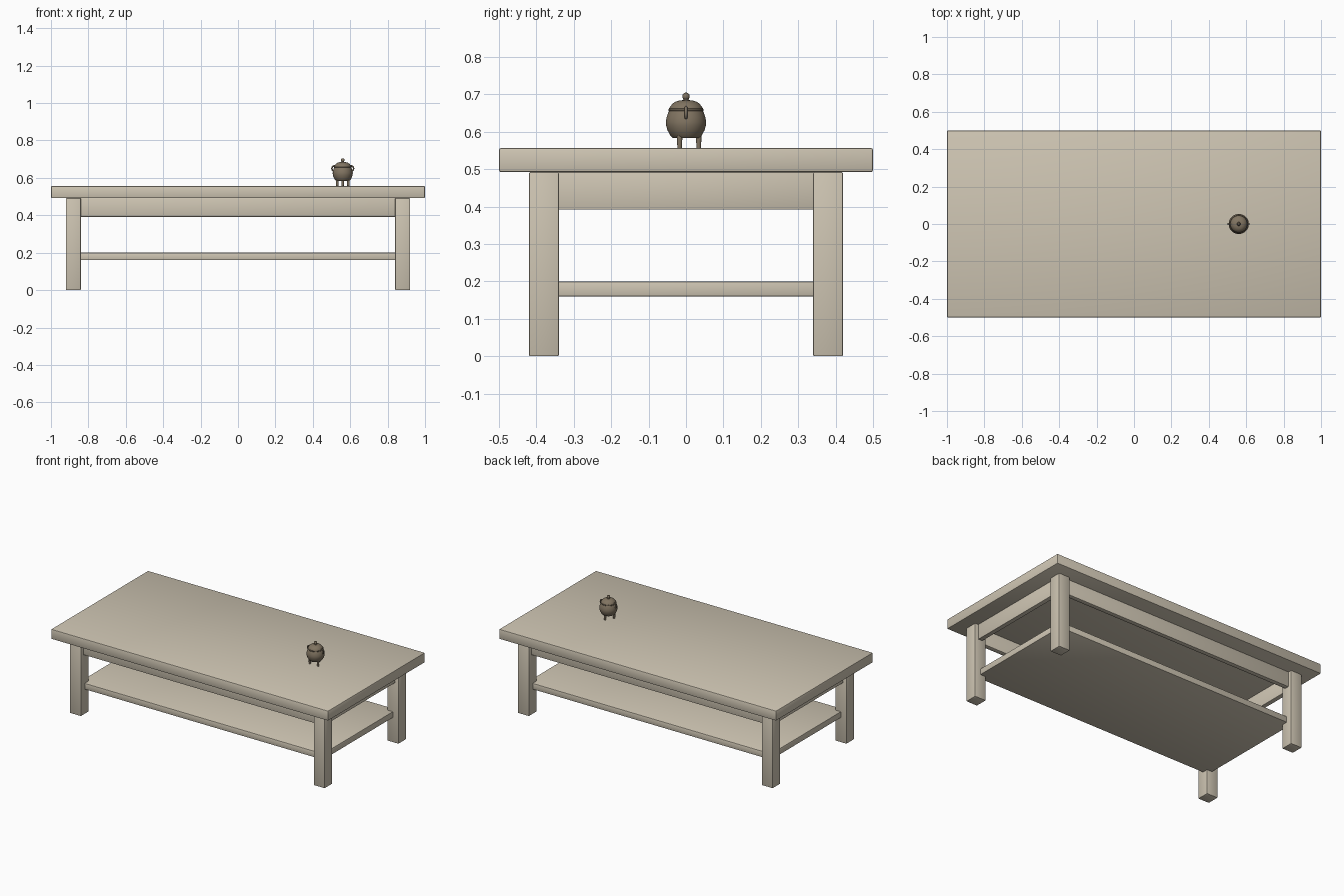
import bpy, bmesh, math
from mathutils import Matrix, Vector

if "Cube" in bpy.data.objects:
    bpy.data.objects.remove(bpy.data.objects["Cube"])


def material(name, rgb):
    m = bpy.data.materials.new(name)
    m.diffuse_color = (*rgb, 1)
    m.use_nodes = True
    m.node_tree.nodes["Principled BSDF"].inputs["Base Color"].default_value = m.diffuse_color
    return m


WOOD = material("pale_wood", (0.62, 0.56, 0.45))
BRONZE = material("bronze", (0.22, 0.175, 0.12))


def add(name, bm, mat):
    bmesh.ops.recalc_face_normals(bm, faces=bm.faces)
    me = bpy.data.meshes.new(name)
    bm.to_mesh(me)
    bm.free()
    me.materials.append(mat)
    ob = bpy.data.objects.new(name, me)
    bpy.context.collection.objects.link(ob)
    bpy.ops.object.select_all(action='DESELECT')
    ob.select_set(True)
    bpy.context.view_layer.objects.active = ob
    bpy.ops.object.shade_smooth_by_angle(angle=math.radians(35))
    return ob


def box(name, lo, hi, bevel):
    lo, hi = Vector(lo), Vector(hi)
    bm = bmesh.new()
    bmesh.ops.create_cube(bm, size=1, matrix=Matrix.Translation((lo + hi) / 2)
                          @ Matrix.Diagonal((*(hi - lo), 1)))
    bmesh.ops.bevel(bm, geom=bm.edges[:], offset=bevel, segments=2,
                    profile=0.5, affect='EDGES')
    return add(name, bm, WOOD)


def lathe(name, profile, centre, steps=40):
    # Spin an (r, z) profile; ends at r = 0 are closed
    bm = bmesh.new()
    cx, cy = centre
    vs = [bm.verts.new((cx + r, cy, z)) for r, z in profile]
    es = [bm.edges.new(p) for p in zip(vs, vs[1:])]
    bmesh.ops.spin(bm, geom=vs + es, cent=(cx, cy, 0), axis=(0, 0, 1),
                   angle=math.tau, steps=steps, use_duplicate=False)
    bmesh.ops.remove_doubles(bm, verts=bm.verts, dist=1e-5)
    return add(name, bm, BRONZE)


def ring(name, centre, major, minor, n=28, k=12):
    # Torus standing in the xz plane
    bm = bmesh.new()
    rows = []
    for i in range(n):
        a = math.tau * i / n
        row = []
        for j in range(k):
            b = math.tau * j / k
            d = major + minor * math.cos(b)
            row.append(bm.verts.new(Vector(centre) + Vector(
                (d * math.cos(a), minor * math.sin(b), d * math.sin(a)))))
        rows.append(row)
    for i in range(n):
        p, q = rows[i], rows[(i + 1) % n]
        for j in range(k):
            bm.faces.new((p[j], q[j], q[(j + 1) % k], p[(j + 1) % k]))
    return add(name, bm, BRONZE)


# Table
TOP = 0.557
box("table_top", (-1, -0.5, 0.492), (1, 0.5, TOP), 0.006)
for sx, xn in ((-1, "left"), (1, "right")):
    for sy, yn in ((-1, "front"), (1, "back")):
        x, y = sx * 0.88, sy * 0.38
        box(f"{yn}_{xn}_leg", (x - 0.04, y - 0.04, 0), (x + 0.04, y + 0.04, 0.492), 0.004)
    box(f"{xn}_apron", (sx * 0.88 - 0.015, -0.345, 0.392),
        (sx * 0.88 + 0.015, 0.345, 0.492), 0.002)
for sy, yn in ((-1, "front"), (1, "back")):
    box(f"{yn}_apron", (-0.845, sy * 0.38 - 0.015, 0.392),
        (0.845, sy * 0.38 + 0.015, 0.492), 0.002)
box("shelf", (-0.88, -0.38, 0.16), (0.88, 0.38, 0.20), 0.004)

# Lidded pot on three feet
PX = 0.56
lathe("pot_body", [(0, 0.584), (0.036, 0.584), (0.042, 0.590), (0.049, 0.603),
                   (0.053, 0.616), (0.0538, 0.626), (0.052, 0.638),
                   (0.048, 0.650), (0.0455, 0.655), (0.047, 0.657),
                   (0.047, 0.661), (0.044, 0.662), (0, 0.662)], (PX, 0))
lathe("pot_lid", [(0, 0.660), (0.045, 0.660), (0.045, 0.663), (0.041, 0.669),
                  (0.035, 0.676), (0.027, 0.681), (0.016, 0.684),
                  (0.0, 0.685)], (PX, 0))
lathe("lid_knob", [(0, 0.682), (0.010, 0.682), (0.007, 0.687), (0.009, 0.691),
                   (0.0098, 0.695), (0.0085, 0.700), (0.005, 0.704),
                   (0, 0.705)], (PX, 0), 24)
for i in range(3):
    a = math.radians(90 + 120 * i)
    lathe(f"pot_foot_{i + 1}", [(0, TOP), (0.006, TOP), (0.0078, 0.595), (0, 0.595)],
          (PX + 0.034 * math.cos(a), 0.034 * math.sin(a)), 20)
for s, n in ((-1, "left"), (1, "right")):
    ring(f"{n}_pot_handle", (PX + s * 0.043, 0, 0.650), 0.0148, 0.004)
